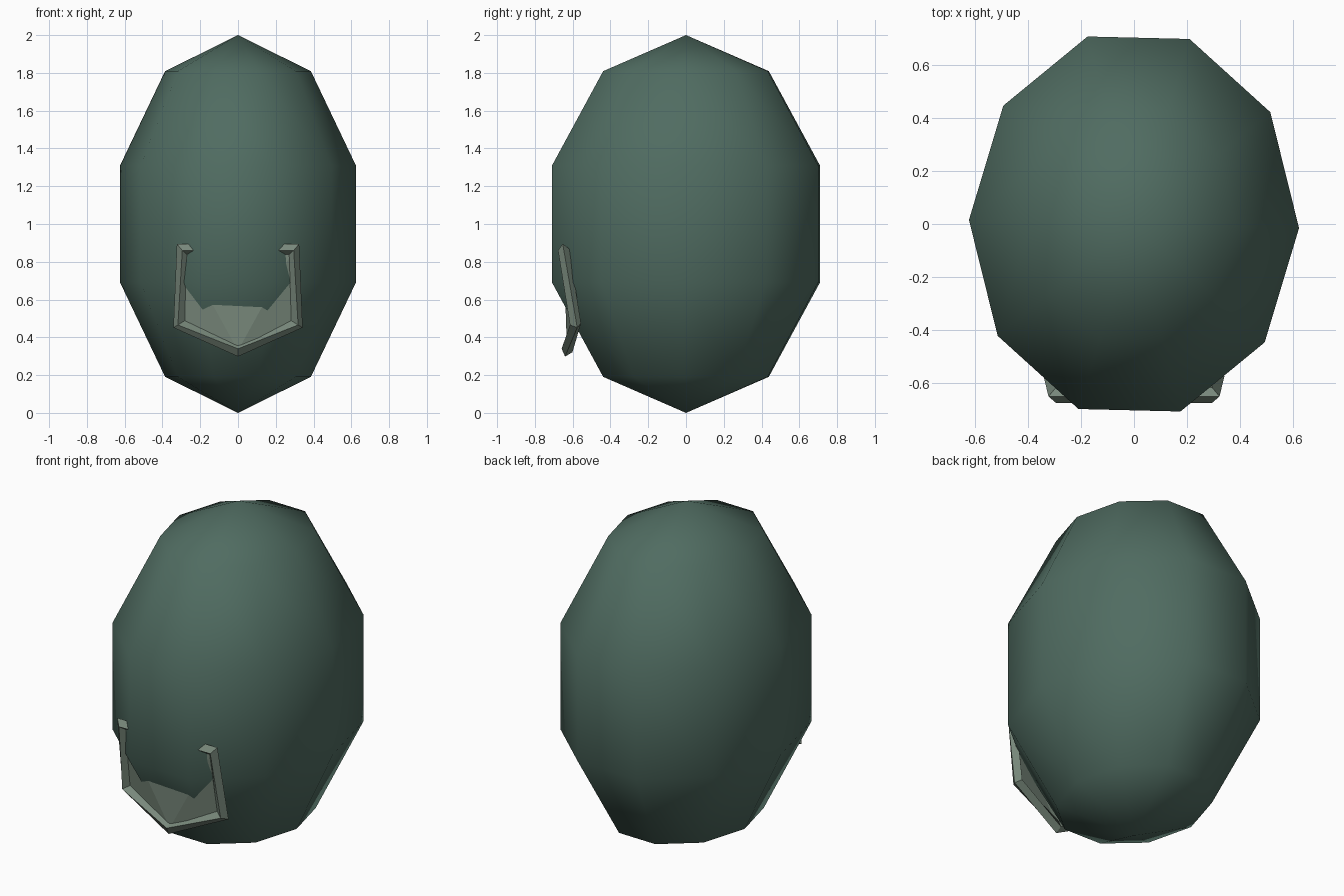
import bpy
from math import sin, cos, pi, radians
from mathutils import Matrix, Vector

default = bpy.data.objects.get("Cube")
if default:
    bpy.data.objects.remove(default, do_unlink=True)


def make_material(name, rgb):
    mat = bpy.data.materials.new(name)
    mat.use_nodes = True
    color = (*rgb, 1.0)
    mat.diffuse_color = color
    bsdf = mat.node_tree.nodes["Principled BSDF"]
    bsdf.inputs["Base Color"].default_value = color
    bsdf.inputs["Roughness"].default_value = 0.8
    return mat


def make_object(name, verts, faces, mat, smooth=False):
    mesh = bpy.data.meshes.new(name)
    mesh.from_pydata(verts, [], faces)
    mesh.materials.append(mat)
    for poly in mesh.polygons:
        poly.use_smooth = smooth
    obj = bpy.data.objects.new(name, mesh)
    bpy.context.collection.objects.link(obj)
    return obj


dark_green = make_material("dark green", (0.08, 0.15, 0.12))
grey_green = make_material("grey green", (0.19, 0.25, 0.2))

# Egg-shaped shell: a coarse smooth-shaded ellipsoid, turned very slightly
SEGMENTS, RINGS = 10, 5
turn = Matrix.Rotation(radians(-1.4), 3, "Z")
verts = [Vector((0, 0, 2))]
for ring in range(1, RINGS):
    a = pi * ring / RINGS
    for s in range(SEGMENTS):
        b = 2 * pi * s / SEGMENTS
        verts.append(turn @ Vector((0.657 * sin(a) * cos(b),
                                    0.782 * sin(a) * sin(b) * 0.997,
                                    1 + cos(a))))
verts.append(Vector((0, 0, 0)))
last = len(verts) - 1
faces = []
for s in range(SEGMENTS):
    n = (s + 1) % SEGMENTS
    faces.append((0, 1 + s, 1 + n))
    for ring in range(RINGS - 2):
        top = 1 + ring * SEGMENTS
        low = top + SEGMENTS
        faces.append((top + s, low + s, low + n, top + n))
    base = last - SEGMENTS
    faces.append((base + s, last, base + n))
make_object("shell", verts, faces, dark_green, smooth=True)

# Five-cornered front pouch outline, partly sunk into the shell
corner_l = Vector((-0.295, -0.648, 0.865))
knee_l = Vector((-0.312, -0.585, 0.47))
tip = Vector((0, -0.63, 0.33))
flip = Matrix.Diagonal((-1, 1, 1))
outline = [corner_l, knee_l, tip, flip @ knee_l, flip @ corner_l]

# Pouch panel: a middle triangle and two folded sides
make_object("pouch_panel", outline, [(0, 2, 4), (0, 1, 2), (2, 3, 4)], grey_green)

# Pouch rim: a mitred four-sided bar around the outline
RADIUS = 0.03
rim_verts, rim_faces = [], []
count = len(outline)
for i, p in enumerate(outline):
    to_prev = (outline[i - 1] - p).normalized()
    to_next = (outline[(i + 1) % count] - p).normalized()
    inward = (to_prev + to_next).normalized()
    normal = (to_next - to_prev).normalized().cross(inward)
    miter = inward / sin(to_prev.angle(to_next) / 2)
    for offset in (miter, normal, -miter, -normal):
        rim_verts.append(p + offset * RADIUS)
    j = (i + 1) % count
    for k in range(4):
        m = (k + 1) % 4
        rim_faces.append((4 * i + k, 4 * i + m, 4 * j + m, 4 * j + k))
make_object("pouch_rim", rim_verts, rim_faces, grey_green)
